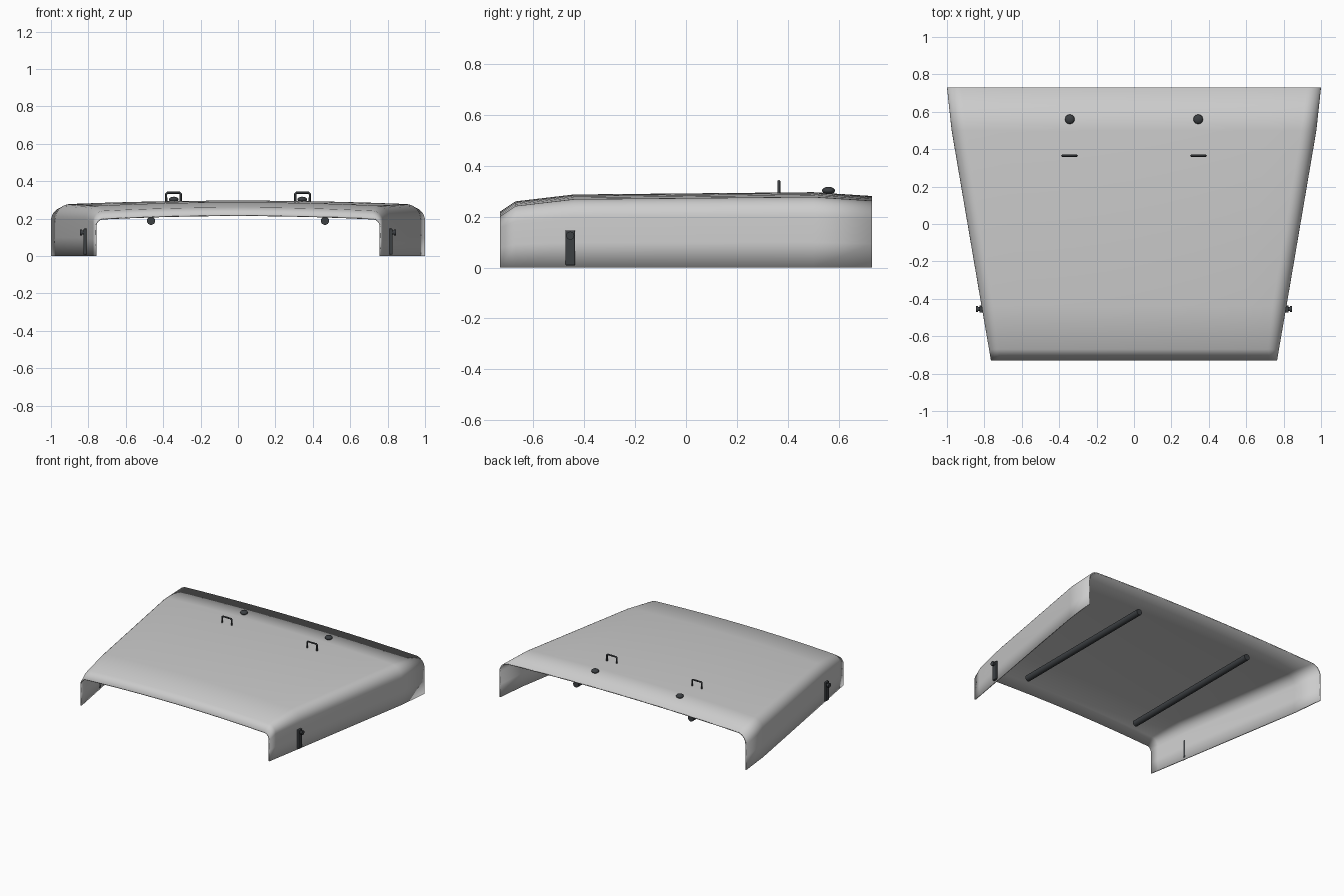
import bpy, bmesh
from math import sin, cos, pi, radians

if "Cube" in bpy.data.objects:
    bpy.data.objects.remove(bpy.data.objects["Cube"])


def smooth(ob, angle=35):
    bpy.ops.object.select_all(action='DESELECT')
    ob.select_set(True)
    bpy.context.view_layer.objects.active = ob
    bpy.ops.object.shade_smooth_by_angle(angle=radians(angle))


def dark(ob):
    ob.data.materials.append(dark_mat)
    return ob


def box(name, center, size, bevel=0.0):
    bpy.ops.mesh.primitive_cube_add(size=1, location=center)
    ob = bpy.context.object
    ob.name = name
    ob.scale = size
    bpy.ops.object.transform_apply(location=False, rotation=False, scale=True)
    if bevel:
        m = ob.modifiers.new("bevel", 'BEVEL')
        m.width, m.segments = bevel, 2
    return dark(ob)


def cylinder(name, center, radius, depth, rot=(0, 0, 0), sides=16):
    bpy.ops.mesh.primitive_cylinder_add(vertices=sides, radius=radius, depth=depth,
                                        location=center, rotation=rot)
    ob = bpy.context.object
    ob.name = name
    smooth(ob)
    return dark(ob)


dark_mat = bpy.data.materials.new("dark_metal")
dark_mat.diffuse_color = (0.045, 0.05, 0.055, 1)
dark_mat.use_nodes = True
dark_mat.node_tree.nodes["Principled BSDF"].inputs["Base Color"].default_value = dark_mat.diffuse_color

# Hood shell stations: y, half width, crown height, shoulder radius
stations = [(-0.73, 0.765, 0.220, 0.045), (-0.67, 0.775, 0.260, 0.060),
            (-0.44, 0.815, 0.287, 0.075), (0.50, 0.975, 0.296, 0.080),
            (0.73, 1.000, 0.281, 0.075)]


def section(w, crown, r):
    drop = 0.018
    edge = crown - drop
    half = [(w, 0.0), (w, (edge - r) / 2)]
    half += [(w - r + r * cos(a), edge - r + r * sin(a))
             for a in (i * pi / 2 / 8 for i in range(9))]
    half += [(w - r) * t for t in (0.8, 0.6, 0.4, 0.2)] and \
            [((w - r) * t, crown - drop * t * t) for t in (0.8, 0.6, 0.4, 0.2)]
    return half + [(0, crown)] + [(-x, z) for x, z in reversed(half)]


bm = bmesh.new()
rows = [[bm.verts.new((x, y, z)) for x, z in section(w, c, r)]
        for y, w, c, r in stations]
for a, b in zip(rows, rows[1:]):
    for i in range(len(a) - 1):
        bm.faces.new((a[i], b[i], b[i + 1], a[i + 1]))
bm.normal_update()
mesh = bpy.data.meshes.new("hood_shell")
bm.to_mesh(mesh)
bm.free()
hood = bpy.data.objects.new("hood_shell", mesh)
bpy.context.collection.objects.link(hood)
smooth(hood, 40)
solid = hood.modifiers.new("thickness", 'SOLIDIFY')
solid.thickness, solid.offset = 0.008, -1

for side, s in (("left", -1), ("right", 1)):
    # Stiffening rod under the hood
    cylinder(f"{side}_under_rod", (s * 0.465, 0.035, 0.188), 0.022, 1.15, (pi / 2, 0, 0))

    # Side latch: strap, pin and collar
    box(f"{side}_latch_strap", (s * 0.816, -0.455, 0.077), (0.022, 0.038, 0.138), 0.004)
    cylinder(f"{side}_latch_pin", (s * 0.833, -0.455, 0.125), 0.011, 0.024, (0, pi / 2, 0))
    cylinder(f"{side}_latch_collar", (s * 0.840, -0.455, 0.125), 0.016, 0.010, (0, pi / 2, 0))

    # Grab handle bent from bar
    cu = bpy.data.curves.new(f"{side}_handle", 'CURVE')
    cu.dimensions = '3D'
    cu.bevel_depth, cu.bevel_resolution = 0.006, 2
    cu.use_fill_caps = True
    pts = [(-0.039, 0.288), (-0.039, 0.332), (-0.033, 0.338),
           (0.033, 0.338), (0.039, 0.332), (0.039, 0.288)]
    sp = cu.splines.new('POLY')
    sp.points.add(len(pts) - 1)
    for p, (x, z) in zip(sp.points, pts):
        p.co = (s * 0.345 + x, 0.365, z, 1)
    handle = bpy.data.objects.new(f"{side}_handle", cu)
    bpy.context.collection.objects.link(handle)
    dark(handle)

    # Domed fastener
    bpy.ops.mesh.primitive_uv_sphere_add(segments=12, ring_count=8, radius=1,
                                         location=(s * 0.343, 0.56, 0.302))
    knob = bpy.context.object
    knob.name = f"{side}_fastener"
    knob.scale = (0.026, 0.026, 0.015)
    smooth(knob)
    dark(knob)
